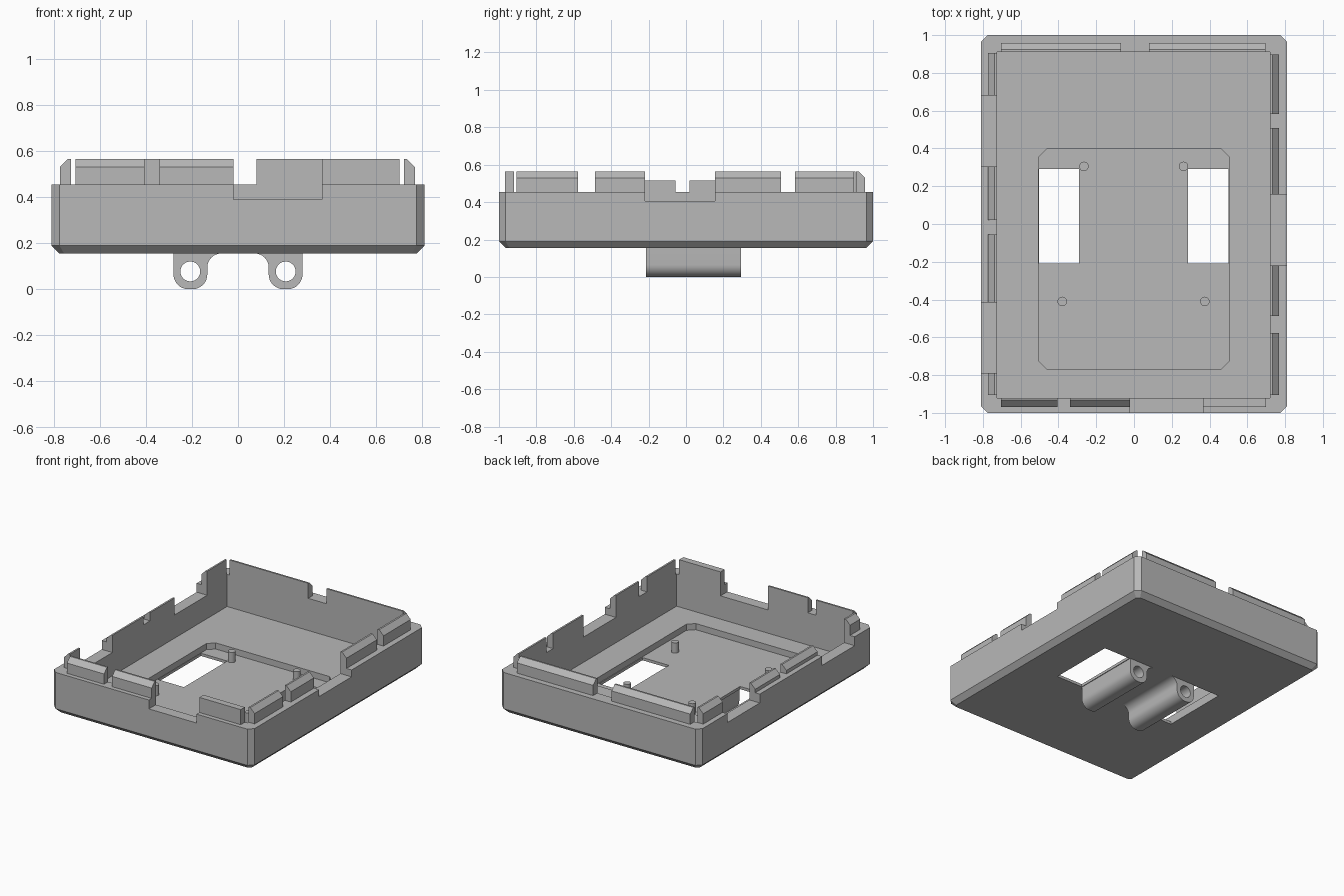
import bpy, bmesh, math
from mathutils import Vector

cube = bpy.data.objects.get("Cube")
if cube:
    bpy.data.objects.remove(cube)

grey = bpy.data.materials.new("plain grey")
grey.use_nodes = True
grey.diffuse_color = (0.48, 0.48, 0.48, 1)
grey.node_tree.nodes["Principled BSDF"].inputs["Base Color"].default_value = (0.48, 0.48, 0.48, 1)


def finish(name, bm):
    bmesh.ops.recalc_face_normals(bm, faces=bm.faces)
    mesh = bpy.data.meshes.new(name)
    bm.to_mesh(mesh)
    bm.free()
    mesh.materials.append(grey)
    ob = bpy.data.objects.new(name, mesh)
    bpy.context.collection.objects.link(ob)
    return ob


def prism(name, points, sweep):
    """Closed outline of 3D points swept along a vector."""
    bm = bmesh.new()
    face = bm.faces.new([bm.verts.new(p) for p in points])
    out = bmesh.ops.extrude_face_region(bm, geom=[face])
    moved = [v for v in out["geom"] if isinstance(v, bmesh.types.BMVert)]
    bmesh.ops.translate(bm, verts=moved, vec=Vector(sweep))
    return finish(name, bm)


def octagon(x0, x1, y0, y1, c, z):
    return [(x0 + c, y0, z), (x1 - c, y0, z), (x1, y0 + c, z), (x1, y1 - c, z),
            (x1 - c, y1, z), (x0 + c, y1, z), (x0, y1 - c, z), (x0, y0 + c, z)]


def box(name, x0, x1, y0, y1, z0, z1):
    return prism(name, [(x0, y0, z0), (x1, y0, z0), (x1, y1, z0), (x0, y1, z0)],
                 (0, 0, z1 - z0))


def circle(cx, cz, r, y, n=32):
    return [(cx + r * math.cos(math.tau * i / n), y, cz + r * math.sin(math.tau * i / n))
            for i in range(n)]


def arc(cx, cz, r, a0, a1, n=8):
    angles = [math.radians(a0 + (a1 - a0) * i / n) for i in range(n + 1)]
    return [(cx + r * math.cos(a), cz + r * math.sin(a)) for a in angles]


def cut(ob, cutters):
    for c in cutters:
        c.hide_render = True
        mod = ob.modifiers.new("cut", "BOOLEAN")
        mod.operation, mod.solver, mod.object = "DIFFERENCE", "EXACT", c
    bpy.context.view_layer.update()
    graph = bpy.context.evaluated_depsgraph_get()
    mesh = bpy.data.meshes.new_from_object(ob.evaluated_get(graph))
    ob.modifiers.clear()
    ob.data = mesh
    for c in cutters:
        bpy.data.objects.remove(c)


# Tray: chamfered block, hollowed, with a sunken floor, openings and rim notches
BASE, RIM, TOP, NOTCH = 0.155, 0.455, 0.565, 0.39
bm = bmesh.new()
rings = [[bm.verts.new(p) for p in ring] for ring in (
    octagon(-0.775, 0.775, -0.965, 0.965, 0.02, BASE),
    octagon(-0.81, 0.81, -1, 1, 0.035, 0.19),
    octagon(-0.81, 0.81, -1, 1, 0.035, RIM))]
for low, high in zip(rings, rings[1:]):
    for i in range(8):
        j = (i + 1) % 8
        bm.faces.new((low[i], low[j], high[j], high[i]))
bm.faces.new(rings[0])
bm.faces.new(rings[-1])
tray = finish("tray", bm)
cut(tray, [
    box("cavity", -0.725, 0.72, -0.92, 0.91, 0.22, 0.7),
    prism("recess", octagon(-0.505, 0.505, -0.77, 0.4, 0.045, 0.175), (0, 0, 0.2)),
    box("left_opening", 0.285, 0.5, -0.21, 0.29, 0.1, 0.21),
    box("right_opening", -0.502, -0.29, -0.21, 0.29, 0.1, 0.21),
    box("front_notch", -0.02, 0.365, -1.1, -0.85, NOTCH, 0.7),
    box("left_notch", 0.65, 0.9, -0.22, 0.155, 0.405, 0.7),
    box("right_back_notch", -0.9, -0.65, 0.305, 0.68, NOTCH, 0.7),
    box("right_front_notch", -0.9, -0.65, -0.79, -0.415, NOTCH, 0.7),
])


# Rim tabs: inner face flush with the wall, outer top edge bevelled
def tab(name, side, inner, start, end, top=TOP, bevel=0.035):
    outer = inner + 0.048
    section = [(inner, RIM), (outer, RIM), (outer, top - bevel),
               (outer - bevel, top), (inner, top)]
    if not bevel:
        section.pop(3)
        section[2:3] = [(outer, top)]
    sx, sy = side
    if sx:
        prism(name, [(sx * d, start, z) for d, z in section], (0, end - start, 0))
    else:
        prism(name, [(start, sy * d, z) for d, z in section], (end - start, 0, 0))


for i, (a, b) in enumerate([(-0.905, -0.578), (-0.487, -0.22), (0.155, 0.507), (0.583, 0.897)]):
    tab(f"left_tab_{i + 1}", (1, 0), 0.72, a, b)
for i, (a, b, top) in enumerate([(-0.905, -0.79, TOP), (-0.415, -0.055, 0.515),
                                 (0.02, 0.305, 0.515), (0.68, 0.905, TOP)]):
    tab(f"right_tab_{i + 1}", (-1, 0), 0.725, a, b, top)
for i, (a, b) in enumerate([(-0.705, -0.07), (0.08, 0.695)]):
    tab(f"back_tab_{i + 1}", (0, 1), 0.91, a, b)
for i, (a, b, bevel) in enumerate([(-0.705, -0.405), (-0.34, -0.02), (0.365, 0.7)]
                                  and [(-0.705, -0.405, 0.035), (-0.34, -0.02, 0.035),
                                       (0.365, 0.7, 0)]):
    tab(f"front_tab_{i + 1}", (0, -1), 0.92, a, b, TOP, bevel)

# Round locating pegs standing on the sunken floor
rounded = []
for i, (x, y) in enumerate([(-0.265, 0.305), (0.262, 0.305), (-0.38, -0.41), (0.375, -0.41)]):
    ring = [(px, y + pz, 0.17) for px, _, pz in circle(x, 0, 0.025, 0, 20)]
    rounded.append(prism(f"peg_{i + 1}", ring, (0, 0, 0.08)))

# Hinge lugs below: rounded ends, filleted inner side, bored through
for name, s in (("left_lug", 1), ("right_lug", -1)):
    outline = [(0.28, 0.165)] + arc(0.215, 0.065, 0.065, 0, -90)
    outline += arc(0.198, 0.065, 0.065, -90, -180)
    outline += arc(0.073, 0.095, 0.06, 0, 90) + [(0.073, 0.165)]
    lug = prism(name, [(s * x, -0.215, z) for x, z in outline], (0, 0.51, 0))
    cut(lug, [prism("bore", circle(s * 0.207, 0.077, 0.043, -0.3), (0, 0.7, 0))])
    rounded.append(lug)

# Smooth shading on the round parts
bpy.ops.object.select_all(action="DESELECT")
for ob in rounded:
    ob.select_set(True)
bpy.context.view_layer.objects.active = rounded[0]
bpy.ops.object.shade_smooth_by_angle(angle=math.radians(35))
